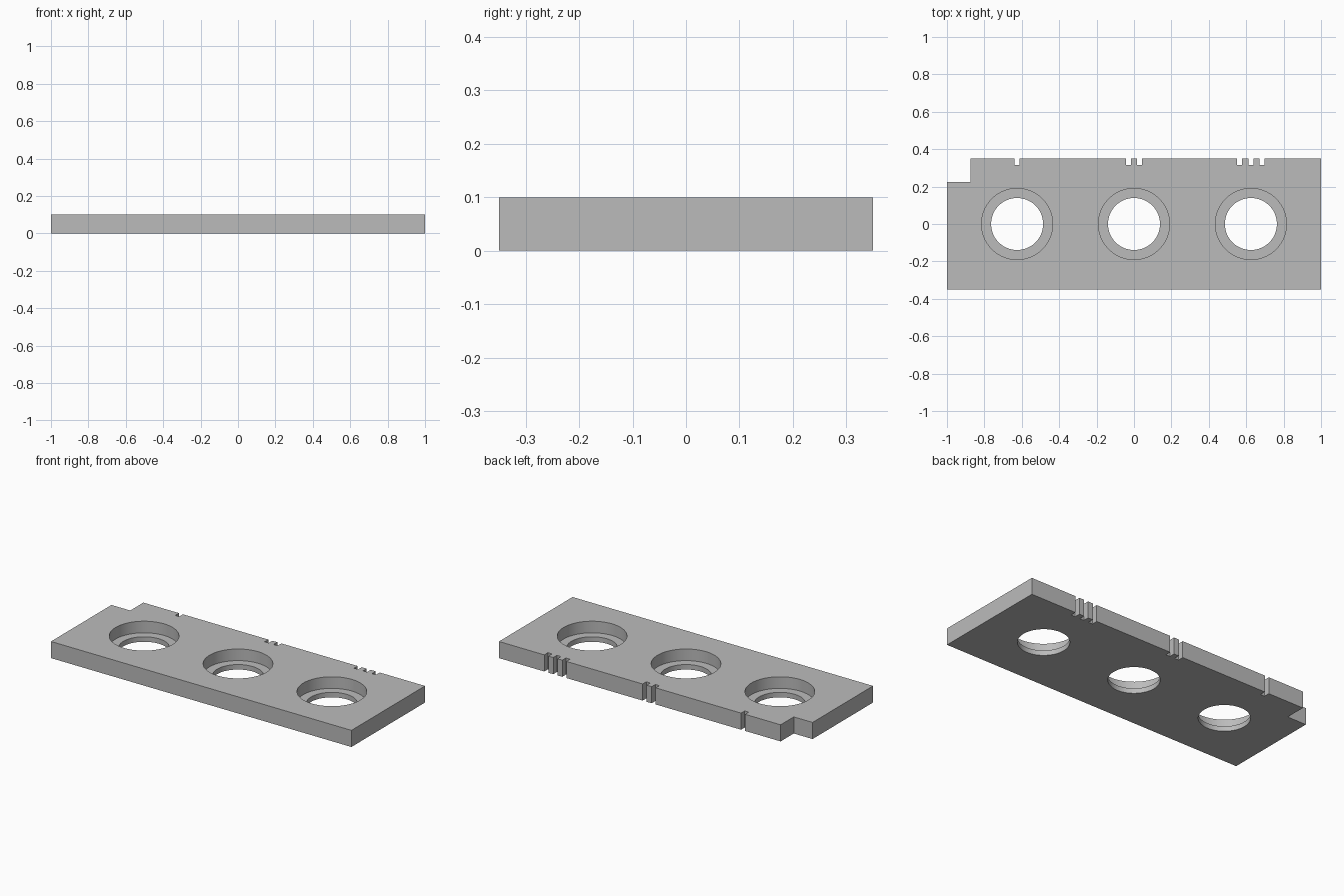
import bpy
import bmesh
import math

cube = bpy.data.objects.get("Cube")
if cube:
    bpy.data.objects.remove(cube, do_unlink=True)

THICK = 0.10
HALF_W, HALF_D = 1.0, 0.35
SHELF_Z = 0.03
PITCH = 0.625
SLOT_W, SLOT_DEPTH = 0.027, 0.035
SLOT_GAP = 0.06

# Plain grey finish
grey = bpy.data.materials.new("grey")
grey.use_nodes = True
colour = (0.5, 0.5, 0.5, 1)
grey.diffuse_color = colour
grey.node_tree.nodes["Principled BSDF"].inputs["Base Color"].default_value = colour


def add_object(name, bm):
    bmesh.ops.recalc_face_normals(bm, faces=bm.faces)
    mesh = bpy.data.meshes.new(name)
    bm.to_mesh(mesh)
    bm.free()
    mesh.materials.append(grey)
    obj = bpy.data.objects.new(name, mesh)
    bpy.context.collection.objects.link(obj)
    return obj


def cut_cylinder(plate, x, radius, z0, z1):
    bm = bmesh.new()
    bmesh.ops.create_cone(bm, cap_ends=True, segments=96, radius1=radius,
                          radius2=radius, depth=z1 - z0)
    bmesh.ops.translate(bm, verts=bm.verts, vec=(x, 0, (z0 + z1) / 2))
    cutter = add_object("hole_cutter", bm)
    cutter.hide_render = True
    mod = plate.modifiers.new("hole", 'BOOLEAN')
    mod.operation = 'DIFFERENCE'
    mod.solver = 'EXACT'
    mod.object = cutter
    bpy.ops.object.modifier_apply(modifier=mod.name)
    bpy.data.objects.remove(cutter, do_unlink=True)


# Plate outline: front edge, then the back edge with its stepped corner
outline = [(-HALF_W, -HALF_D), (HALF_W, -HALF_D), (HALF_W, HALF_D)]

# Counting slots in the back edge: three, two and one, from left to right
for group, count in ((1, 3), (0, 2), (-1, 1)):
    for i in range(count):
        x = group * PITCH + ((count - 1) / 2 - i) * SLOT_GAP
        right, left = x + SLOT_W / 2, x - SLOT_W / 2
        floor = HALF_D - SLOT_DEPTH
        outline += [(right, HALF_D), (right, floor), (left, floor), (left, HALF_D)]

# Step cut out of the back right corner
outline += [(-0.875, HALF_D), (-0.875, 0.225), (-HALF_W, 0.225)]

bm = bmesh.new()
base = bm.faces.new([bm.verts.new((x, y, 0)) for x, y in outline])
top = bmesh.ops.extrude_face_region(bm, geom=[base], use_keep_orig=True)["geom"]
bmesh.ops.translate(bm, verts=[v for v in top if isinstance(v, bmesh.types.BMVert)],
                    vec=(0, 0, THICK))
plate = add_object("plate", bm)
bpy.ops.object.select_all(action='DESELECT')
bpy.context.view_layer.objects.active = plate
plate.select_set(True)

# Three counterbored holes
for side in (-1, 0, 1):
    cut_cylinder(plate, side * PITCH, 0.19, SHELF_Z, THICK + 0.1)
    cut_cylinder(plate, side * PITCH, 0.139, -0.1, SHELF_Z + 0.02)

bpy.ops.object.shade_smooth_by_angle(angle=math.radians(30))
